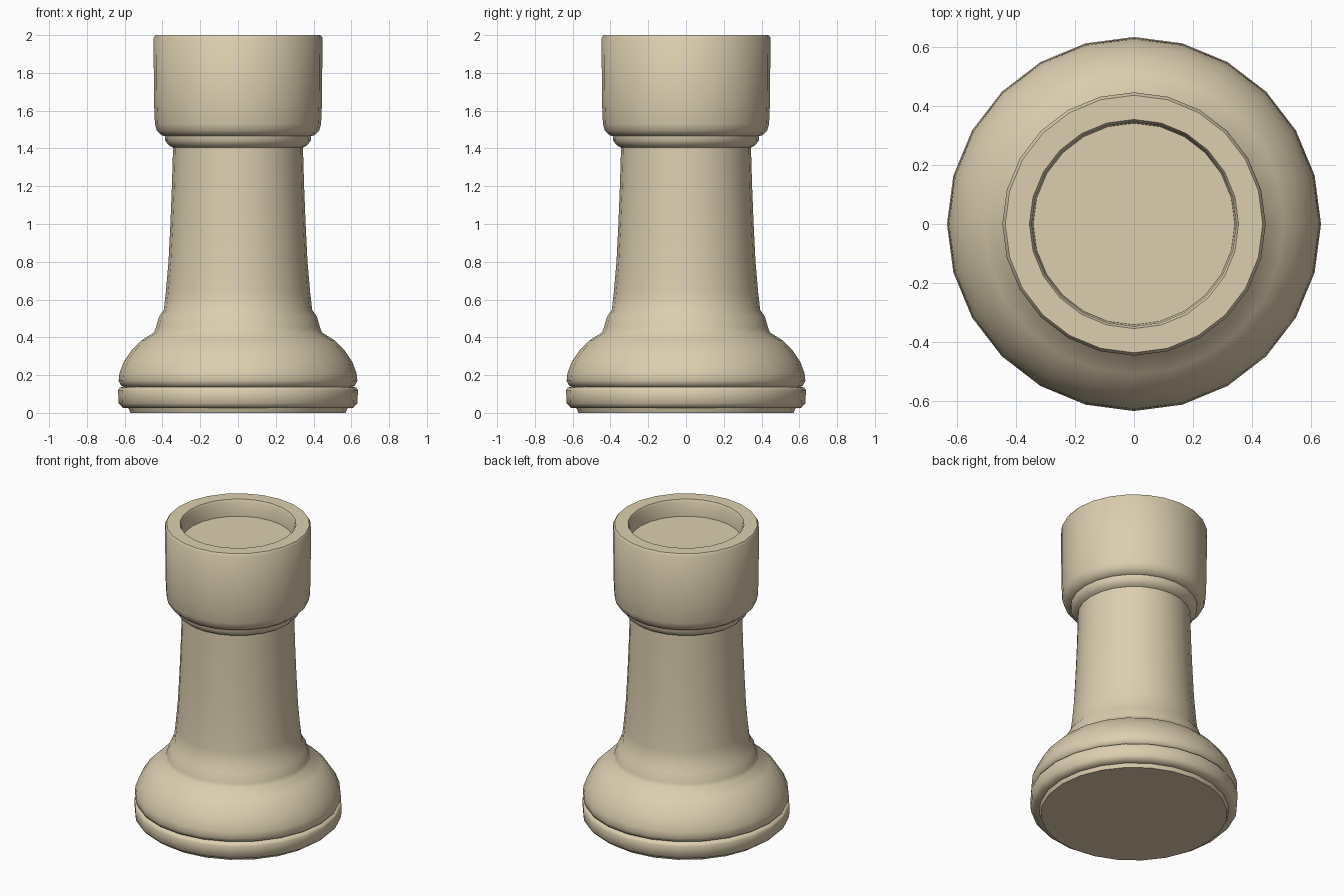
import bpy, bmesh, math

if "Cube" in bpy.data.objects:
    bpy.data.objects.remove(bpy.data.objects["Cube"])

SIDES = 24

# Lathe profile (radius, height) from the underside up and into the top recess
PROFILE = [
    # foot and plinth band
    (0.57, 0.0), (0.58, 0.025), (0.61, 0.027), (0.632, 0.05),
    (0.635, 0.12), (0.625, 0.135), (0.605, 0.138), (0.62, 0.145),
    # rounded base
    (0.632, 0.17), (0.628, 0.21), (0.605, 0.27), (0.565, 0.33),
    (0.51, 0.385), (0.445, 0.425),
    # collar
    (0.435, 0.45), (0.418, 0.51), (0.393, 0.545),
    # tapered shaft
    (0.382, 0.64), (0.368, 0.8), (0.358, 1.0), (0.35, 1.2), (0.344, 1.405),
    # neck ring
    (0.365, 1.415), (0.385, 1.44), (0.387, 1.465), (0.405, 1.47),
    # head
    (0.43, 1.495), (0.44, 1.53), (0.445, 1.65), (0.447, 1.985), (0.437, 2.0),
    # recess
    (0.355, 2.0), (0.347, 1.985), (0.342, 1.89),
]

mat = bpy.data.materials.new("cream")
mat.diffuse_color = (0.72, 0.62, 0.43, 1)
mat.use_nodes = True
mat.node_tree.nodes["Principled BSDF"].inputs["Base Color"].default_value = mat.diffuse_color

bm = bmesh.new()
rings = []
for r, z in PROFILE:
    rings.append([bm.verts.new((r * math.cos(2 * math.pi * i / SIDES),
                                r * math.sin(2 * math.pi * i / SIDES), z))
                  for i in range(SIDES)])
for a, b in zip(rings, rings[1:]):
    for i in range(SIDES):
        j = (i + 1) % SIDES
        bm.faces.new((a[i], a[j], b[j], b[i]))
# flat underside and recess floor
bm.faces.new(rings[0][::-1])
bm.faces.new(rings[-1])

mesh = bpy.data.meshes.new("chess_rook")
bm.to_mesh(mesh)
bm.free()
mesh.materials.append(mat)
rook = bpy.data.objects.new("chess_rook", mesh)
bpy.context.collection.objects.link(rook)
bpy.context.view_layer.objects.active = rook
rook.select_set(True)
bpy.ops.object.shade_smooth_by_angle(angle=math.radians(50))
